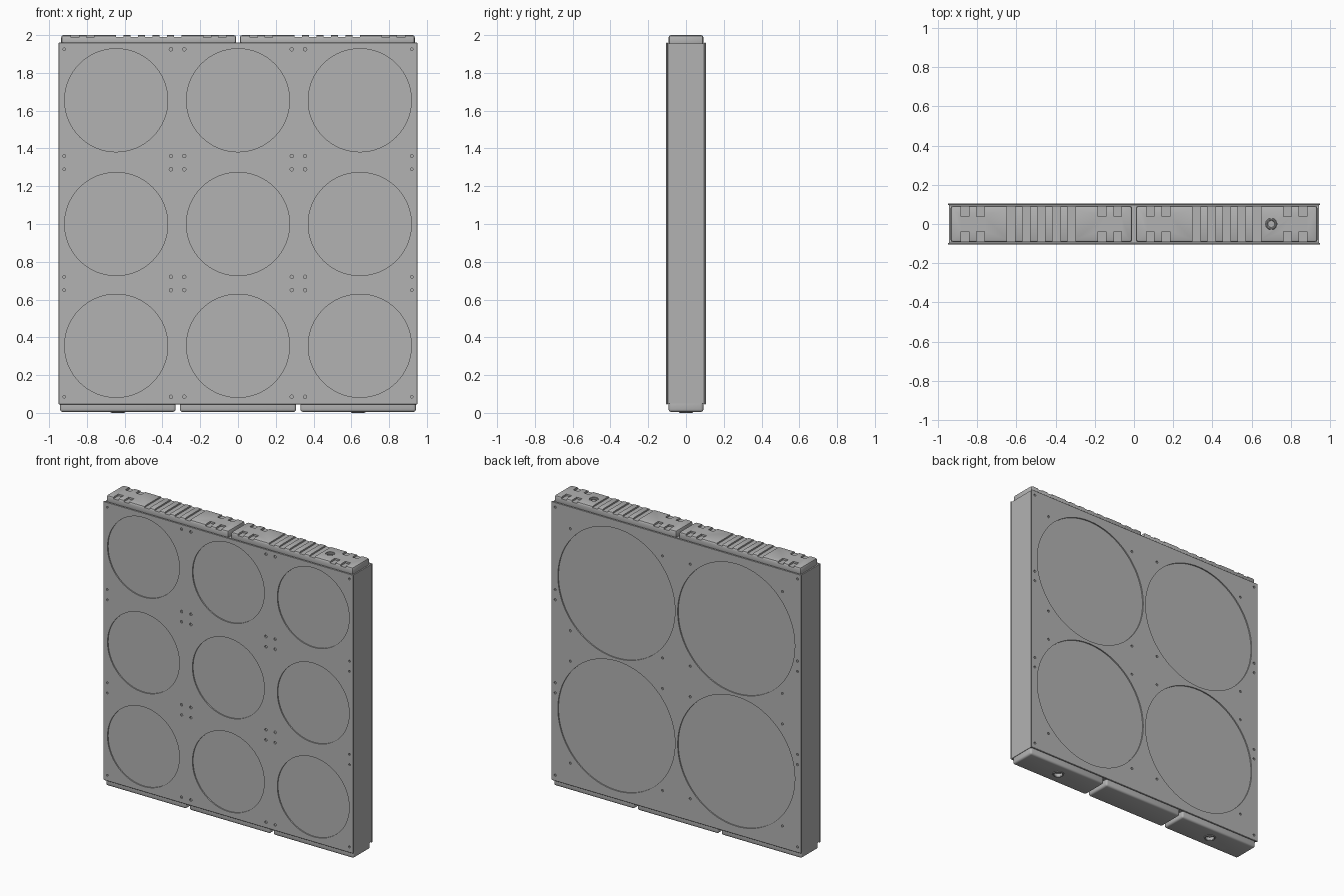
import bpy, bmesh, math
from mathutils import Matrix, Vector

cube = bpy.data.objects.get("Cube")
if cube:
    bpy.data.objects.remove(cube, do_unlink=True)

grey = bpy.data.materials.new("plain grey")
grey.use_nodes = True
grey.diffuse_color = (0.45, 0.45, 0.45, 1)
grey.node_tree.nodes["Principled BSDF"].inputs["Base Color"].default_value = (0.45, 0.45, 0.45, 1)


def add_box(bm, lo, hi):
    lo, hi = Vector(lo), Vector(hi)
    m = Matrix.Translation((lo + hi) / 2) @ Matrix.Diagonal((*(hi - lo), 1))
    bmesh.ops.create_cube(bm, size=1, matrix=m)


def add_disc(bm, centre, radius, depth, axis, sides=64):
    turn = Matrix.Rotation(math.pi / 2, 4, "X") if axis == "Y" else Matrix()
    bmesh.ops.create_cone(bm, cap_ends=True, segments=sides, radius1=radius, radius2=radius,
                          depth=depth, matrix=Matrix.Translation(centre) @ turn)


def finish(name, bm):
    mesh = bpy.data.meshes.new(name)
    bm.to_mesh(mesh)
    bm.free()
    mesh.materials.append(grey)
    obj = bpy.data.objects.new(name, mesh)
    bpy.context.collection.objects.link(obj)
    return obj


def box(name, lo, hi, bevel=0.0, segments=2):
    bm = bmesh.new()
    add_box(bm, lo, hi)
    if bevel:
        bmesh.ops.bevel(bm, geom=bm.edges[:], offset=bevel, segments=segments,
                        profile=0.5, affect="EDGES")
    return finish(name, bm)


def activate(obj):
    bpy.ops.object.select_all(action="DESELECT")
    obj.select_set(True)
    bpy.context.view_layer.objects.active = obj


def cut(obj, bm):
    cutter = finish("cutter", bm)
    cutter.hide_render = True
    mod = obj.modifiers.new("openings", "BOOLEAN")
    mod.operation, mod.solver, mod.object = "DIFFERENCE", "EXACT", cutter
    activate(obj)
    bpy.ops.object.modifier_apply(modifier=mod.name)
    bpy.data.objects.remove(cutter, do_unlink=True)


def smooth(obj):
    activate(obj)
    bpy.ops.object.shade_smooth_by_angle(angle=math.radians(35))


def ring(name, x, z, major, minor):
    bpy.ops.mesh.primitive_torus_add(location=(x, 0, z), major_radius=major, minor_radius=minor,
                                     major_segments=32, minor_segments=8)
    obj = bpy.context.object
    obj.name = name
    obj.data.materials.append(grey)
    smooth(obj)


# Core body, seen through the round openings of both plates
box("core_body", (-0.945, -0.097, 0.05), (0.945, 0.097, 1.955))

screw_rows = (0.085, 0.65, 0.72, 1.29, 1.36, 1.925)

# Front plate: nine round openings and rows of screw holes
front = box("front_plate", (-0.95, -0.105, 0.045), (0.95, -0.0965, 1.96), 0.003, 1)
bm = bmesh.new()
for x in (-0.645, 0, 0.645):
    for z in (0.355, 1.0, 1.655):
        add_disc(bm, (x, -0.1, z), 0.273, 0.05, "Y")
for z in screw_rows:
    for x in (0.285, 0.355, 0.92):
        for side in (-1, 1):
            add_disc(bm, (side * x, -0.1, z), 0.009 if x < 0.9 else 0.007, 0.05, "Y", 16)
cut(front, bm)
smooth(front)

# Back plate: four large openings, each with four screw holes around it
back = box("back_plate", (-0.95, 0.0965, 0.045), (0.95, 0.105, 1.96), 0.003, 1)
bm = bmesh.new()
for cx in (-0.455, 0.455):
    for cz in (0.548, 1.458):
        add_disc(bm, (cx, 0.1, cz), 0.445, 0.05, "Y", 96)
        for dx in (-0.35, 0.35):
            for dz in (-0.35, 0.35):
                add_disc(bm, (cx + dx, 0.1, cz + dz), 0.008, 0.05, "Y", 16)
for z in screw_rows:
    for x in (-0.92, 0.92):
        add_disc(bm, (x, 0.1, z), 0.008, 0.05, "Y", 16)
cut(back, bm)
smooth(back)

# Top caps: edge notches, a grooved grip and, on one cap, a round port
for name, side in (("right", -1), ("left", 1)):
    mid = side * 0.473
    cap = box(name + "_top_cap", (mid - 0.463, -0.092, 1.94), (mid + 0.463, 0.092, 2.0), 0.012)
    bm = bmesh.new()
    for x in (-0.39, -0.31, 0.31, 0.39):
        for y in (-0.08, 0.08):
            add_box(bm, (mid + x - 0.02, y - 0.042, 1.988), (mid + x + 0.02, y + 0.042, 2.05))
    for i in range(5):
        x = mid + (i - 2) * 0.077
        add_box(bm, (x - 0.02, -0.2, 1.99), (x + 0.02, 0.2, 2.05))
    if side > 0:
        add_disc(bm, (0.7, 0, 2.0), 0.029, 0.03, "Z", 32)
    cut(cap, bm)
    smooth(cap)
ring("top_port_ring", 0.7, 1.991, 0.023, 0.006)

# Bottom feet, the outer two with a round socket
for name, x0, x1 in (("right", -0.942, -0.33), ("middle", -0.308, 0.308), ("left", 0.33, 0.942)):
    foot = box(name + "_foot", (x0, -0.092, 0.005), (x1, 0.092, 0.07), 0.014, 3)
    if name != "middle":
        x = (x0 + x1) / 2
        bm = bmesh.new()
        add_disc(bm, (x, 0, 0), 0.028, 0.05, "Z", 32)
        cut(foot, bm)
        ring(name + "_socket_ring", x, 0.006, 0.033, 0.006)
    smooth(foot)
